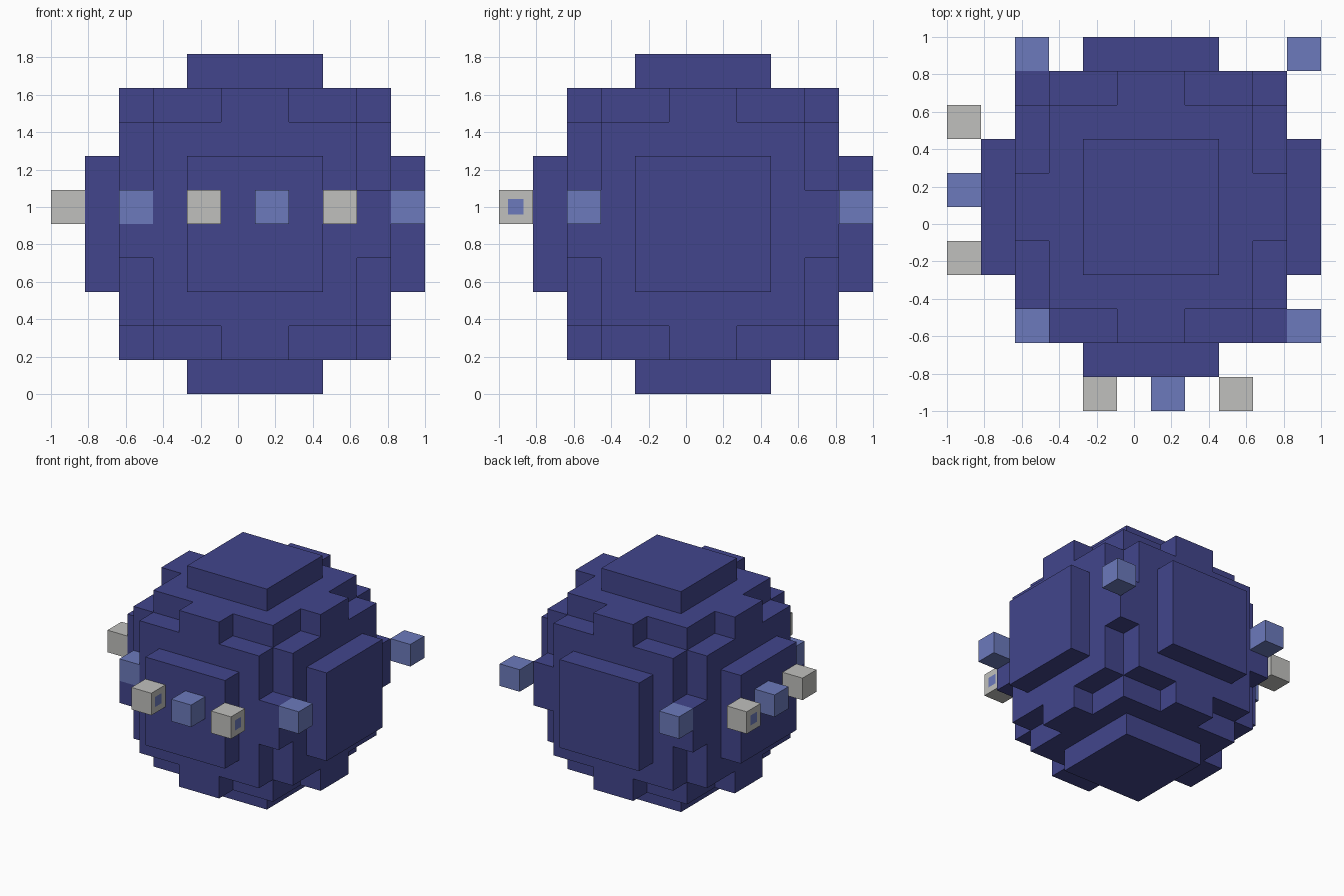
import bpy, bmesh
from mathutils import Vector

if "Cube" in bpy.data.objects:
    bpy.data.objects.remove(bpy.data.objects["Cube"], do_unlink=True)

CELL = 2 / 11                                   # edge of one block
CENTRE = Vector((CELL / 2, CELL / 2, 5 * CELL))  # centre of the ball


def material(name, rgb):
    m = bpy.data.materials.new(name)
    m.use_nodes = True
    m.diffuse_color = (*rgb, 1)
    bsdf = m.node_tree.nodes["Principled BSDF"]
    bsdf.inputs["Base Color"].default_value = (*rgb, 1)
    bsdf.inputs["Roughness"].default_value = 0.8
    return m


NAVY = material("navy blue", (0.054, 0.060, 0.262))
BLUE = material("light blue", (0.150, 0.195, 0.503))
GREY = material("light grey", (0.527, 0.527, 0.510))


def finish(bm, name, mats):
    mesh = bpy.data.meshes.new(name)
    bm.to_mesh(mesh)
    bm.free()
    for m in mats:
        mesh.materials.append(m)
    obj = bpy.data.objects.new(name, mesh)
    bpy.context.collection.objects.link(obj)
    return obj


# Blocky ball: every cell within five cells of the centre,
# except the one taken by a light block on the front corner
steps = [i + 0.5 for i in range(-5, 5)]
corner = (-3.5, -3.5, 0.5)
cells = {(x, y, z) for x in steps for y in steps for z in steps
         if x * x + y * y + z * z <= 25} - {corner}

bm = bmesh.new()
for cell in cells:
    for axis in range(3):
        for sign in (-1, 1):
            n = Vector((0, 0, 0))
            n[axis] = sign
            c = Vector(cell)
            if tuple(c + n) in cells:
                continue
            # outer face of this cell, wound to face outward
            u = Vector((0, 0, 0))
            u[(axis + 1) % 3] = 0.5
            v = n.cross(u)
            mid = c + n * 0.5
            ring = (mid - u - v, mid + u - v, mid + u + v, mid - u + v)
            bm.faces.new([bm.verts.new(CENTRE + p * CELL) for p in ring])
bmesh.ops.remove_doubles(bm, verts=bm.verts, dist=0.001)
bmesh.ops.dissolve_limit(bm, angle_limit=0.02, verts=bm.verts, edges=bm.edges)
finish(bm, "ball_body", [NAVY])


def block(name, x, y, mat, dot=0):
    """One block on the belt; dot = -1 or 1 puts a small spot on that x side."""
    bm = bmesh.new()
    bmesh.ops.create_cube(bm, size=CELL)
    if dot:
        side = [f for f in bm.faces if f.normal.x * dot > 0.9]
        bmesh.ops.inset_individual(bm, faces=side, thickness=CELL / 2 - 0.021)
        for f in side:
            f.material_index = 1
    obj = finish(bm, name, [mat, BLUE])
    obj.location = CENTRE + Vector((x, y, 0.5)) * CELL


# Light blue blocks around the belt
block("front_blue_block", 0.5, -5.5, BLUE)
block("right_blue_block", -5.5, 0.5, BLUE)
block("front_right_corner_block", *corner[:2], BLUE)
block("front_left_corner_block", 4.5, -3.5, BLUE)
block("back_right_corner_block", -3.5, 4.5, BLUE)
block("back_left_corner_block", 4.5, 4.5, BLUE)

# Grey blocks flanking the blue ones
block("front_grey_block_right", -1.5, -5.5, GREY, dot=1)
block("front_grey_block_left", 2.5, -5.5, GREY, dot=1)
block("right_grey_block_front", -5.5, -1.5, GREY)
block("right_grey_block_back", -5.5, 2.5, GREY, dot=-1)
